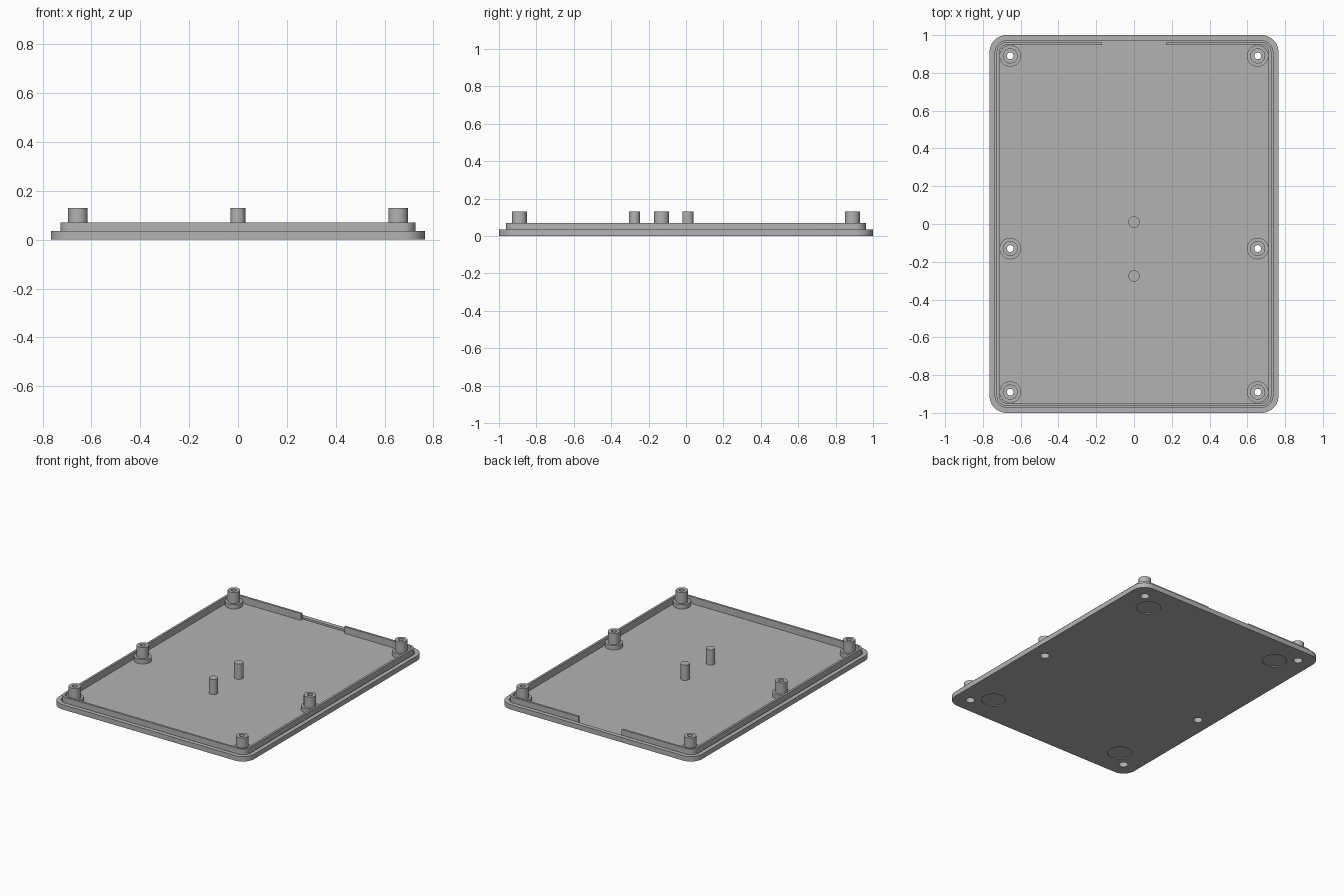
import bpy, bmesh, math

cube = bpy.data.objects.get("Cube")
if cube:
    bpy.data.objects.remove(cube, do_unlink=True)

grey = bpy.data.materials.new("plain grey")
grey.use_nodes = True
grey.diffuse_color = (0.45, 0.45, 0.45, 1)
grey.node_tree.nodes["Principled BSDF"].inputs["Base Color"].default_value = grey.diffuse_color

FLOOR, FLANGE, RIM, TOP = 0.022, 0.035, 0.07, 0.13
SCREWS = [(sx * 0.655, y) for sx in (-1, 1) for y in (-0.89, -0.13, 0.89)]


def add_object(name, bm):
    bmesh.ops.recalc_face_normals(bm, faces=bm.faces)
    mesh = bpy.data.meshes.new(name)
    bm.to_mesh(mesh)
    bm.free()
    mesh.materials.append(grey)
    obj = bpy.data.objects.new(name, mesh)
    bpy.context.collection.objects.link(obj)
    return obj


def prism(name, outline, z0, z1):
    bm = bmesh.new()
    face = bm.faces.new([bm.verts.new((x, y, z0)) for x, y in outline])
    walls = bmesh.ops.extrude_face_region(bm, geom=[face], use_keep_orig=True)
    verts = [g for g in walls["geom"] if isinstance(g, bmesh.types.BMVert)]
    bmesh.ops.translate(bm, verts=verts, vec=(0, 0, z1 - z0))
    return add_object(name, bm)


def rounded_rect(hx, hy, r, steps=10):
    points = []
    for i, (sx, sy) in enumerate([(1, 1), (-1, 1), (-1, -1), (1, -1)]):
        for k in range(steps + 1):
            a = (i + k / steps) * math.pi / 2
            points.append((sx * (hx - r) + r * math.cos(a), sy * (hy - r) + r * math.sin(a)))
    return points


def circle(cx, cy, r, n=32):
    return [(cx + r * math.cos(2 * math.pi * k / n), cy + r * math.sin(2 * math.pi * k / n))
            for k in range(n)]


def cut(obj, cutter):
    cutter.hide_render = True
    mod = obj.modifiers.new("cut", "BOOLEAN")
    mod.operation, mod.solver, mod.object = "DIFFERENCE", "EXACT", cutter
    bpy.context.view_layer.objects.active = obj
    bpy.ops.object.modifier_apply(modifier=mod.name)
    bpy.data.objects.remove(cutter, do_unlink=True)


def lathe(name, profile, x, y, n=32):
    # revolve a closed (radius, height) profile into a ring-shaped solid
    bm = bmesh.new()
    rings = [[bm.verts.new((px, py, z)) for px, py in circle(x, y, r, n)] for r, z in profile]
    for a, b in zip(rings, rings[1:] + rings[:1]):
        for k in range(n):
            m = (k + 1) % n
            bm.faces.new((a[k], a[m], b[m], b[k]))
    return add_object(name, bm)


# Base plate: shallow tray with screw holes and foot recesses underneath
plate = prism("base_plate", rounded_rect(0.765, 1.0, 0.09), 0, FLANGE)
cut(plate, prism("tray_cutter", rounded_rect(0.735, 0.97, 0.06), FLOOR, 0.1))
for x, y in SCREWS:
    cut(plate, prism("hole_cutter", circle(x, y, 0.03), -0.1, 0.1))
for sx in (-1, 1):
    for sy in (-1, 1):
        cut(plate, prism("foot_cutter", circle(sx * 0.54, sy * 0.79, 0.08), -0.1, 0.006))

# Raised locating rim with an opening at the back
rim = prism("locating_rim", rounded_rect(0.727, 0.962, 0.052), FLOOR, RIM)
cut(rim, prism("inner_cutter", rounded_rect(0.712, 0.947, 0.037), -0.1, 0.2))
gap = [(-0.17, 0.9), (0.17, 0.9), (0.17, 1.1), (-0.17, 1.1)]
cut(rim, prism("gap_cutter", gap, -0.1, 0.2))

# Stepped screw bosses with a counterbored through hole
boss_profile = [(0.03, FLOOR), (0.03, 0.07), (0.018, 0.07), (0.018, TOP),
                (0.04, TOP), (0.04, 0.052), (0.057, 0.052), (0.057, FLOOR)]
bosses = [lathe("screw_boss", boss_profile, x, y) for x, y in SCREWS]

# Solid support pins in the middle
pins = [prism("support_pin", circle(0, y, 0.03), FLOOR, TOP) for y in (0.01, -0.275)]

# Smooth the round walls, keep the edges crisp
bpy.ops.object.select_all(action="DESELECT")
for obj in [plate, rim] + bosses + pins:
    obj.select_set(True)
bpy.context.view_layer.objects.active = plate
bpy.ops.object.shade_smooth_by_angle(angle=math.radians(30))
